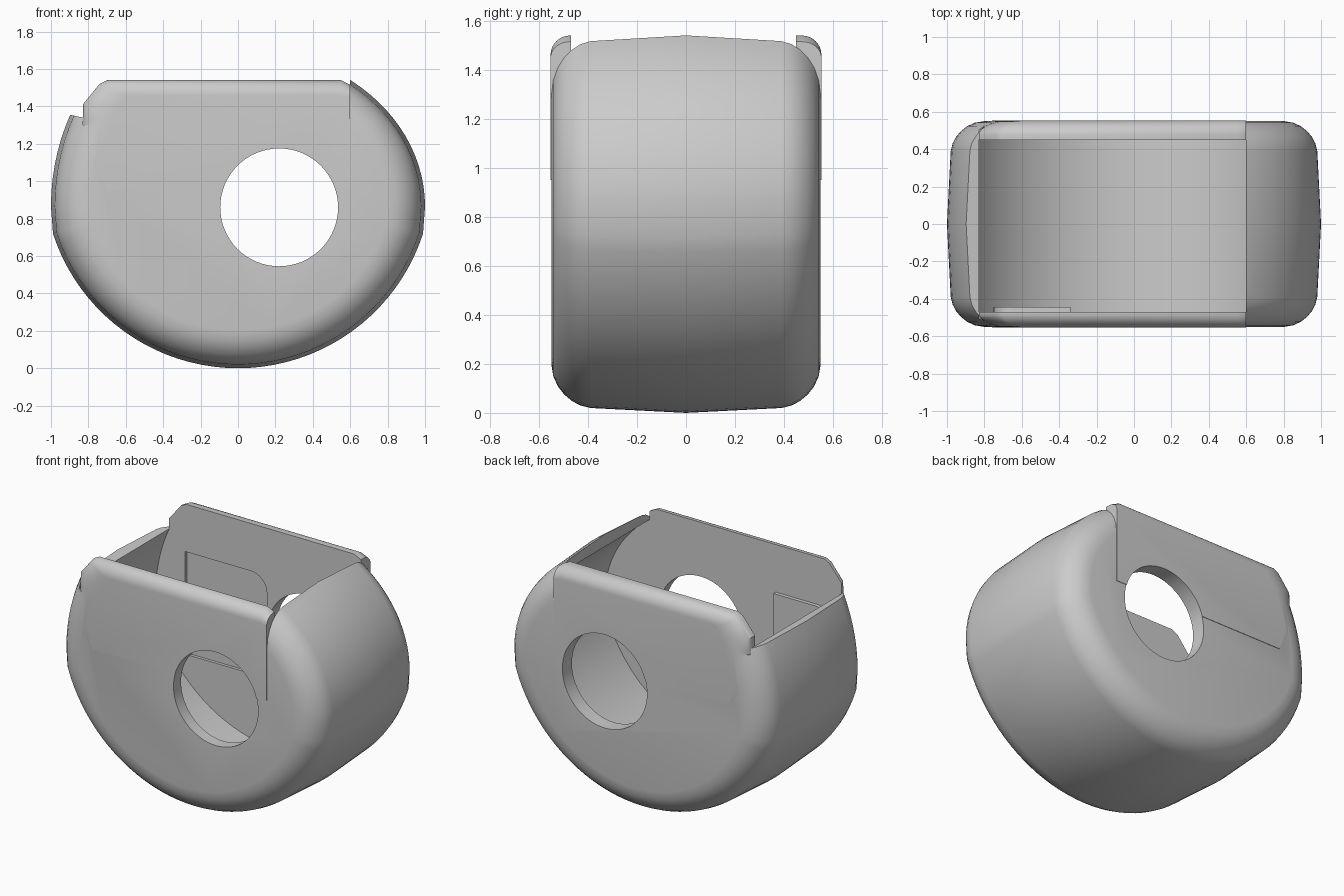
import bpy, bmesh, math

cube = bpy.data.objects.get("Cube")
if cube:
    bpy.data.objects.remove(cube, do_unlink=True)

grey = bpy.data.materials.new("light_grey")
grey.use_nodes = True
grey.diffuse_color = (0.6, 0.6, 0.6, 1)
grey.node_tree.nodes["Principled BSDF"].inputs["Base Color"].default_value = (0.6, 0.6, 0.6, 1)


def loft(name, rings):
    """Closed solid through rings of (x, y, z) points with equal counts."""
    bm = bmesh.new()
    loops = [[bm.verts.new(p) for p in ring] for ring in rings]
    n = len(loops[0])
    for a, b in zip(loops, loops[1:]):
        for i in range(n):
            j = (i + 1) % n
            bm.faces.new((a[i], a[j], b[j], b[i]))
    bm.faces.new(loops[0])
    bm.faces.new(loops[-1])
    bmesh.ops.recalc_face_normals(bm, faces=bm.faces)
    mesh = bpy.data.meshes.new(name)
    bm.to_mesh(mesh)
    bm.free()
    mesh.materials.append(grey)
    obj = bpy.data.objects.new(name, mesh)
    bpy.context.collection.objects.link(obj)
    return obj


def prism(name, pts, y0, y1):
    return loft(name, [[(x, y, z) for x, z in pts] for y in (y0, y1)])


def combine(target, other, operation):
    mod = target.modifiers.new(operation, "BOOLEAN")
    mod.operation, mod.solver, mod.object = operation, "EXACT", other
    bpy.context.view_layer.objects.active = target
    bpy.ops.object.modifier_apply(modifier=mod.name)
    bpy.data.objects.remove(other, do_unlink=True)


def outline(inset):
    """Case outline: round bottom, tight right shoulder, steep left shoulder."""
    pts = []
    half = math.radians(72)
    for i in range(41):
        a = -half + 2 * half * i / 40
        r = 1.04 - inset
        pts.append((r * math.sin(a), 1.04 - r * math.cos(a)))
    for i in range(49):
        a = math.pi * i / 48
        b = 0.845 if i <= 24 else 1.11
        nx, nz = b * math.cos(a), math.sin(a)
        d = inset / math.hypot(nx, nz)
        pts.append((math.cos(a) - nx * d, 0.865 + b * math.sin(a) - nz * d))
    return pts


def panel_outline(x_square, x_round, z0, z1, r):
    """Rectangle with rounded corners at its x_round side."""
    s = 1 if x_round > x_square else -1
    pts = [(x_square, z1), (x_square, z0)]
    for start in (-90, 0):
        cz = z0 + r if start else z1 - r
        for k in range(9):
            a = math.radians(start + k * 90 / 8)
            pts.append((x_round - s * r + s * r * math.cos(a), cz + r * math.sin(a)))
    return pts


# Crowned case with rounded rims
half_section = [(0.0, 0.0), (0.39, 0.02), (0.43, 0.03), (0.465, 0.048),
                (0.497, 0.075), (0.523, 0.108), (0.542, 0.15), (0.55, 0.2)]
section = [(-y, d) for y, d in reversed(half_section[1:])] + half_section
case = loft("case", [[(x, y, z) for x, z in outline(d)] for y, d in section])

# Open top and hollow inside
opening = [(-1.2, 1.42), (-0.83, 1.34), (-0.83, 1.3), (0.6, 1.3), (0.6, 2.2), (-1.2, 2.2)]
combine(case, prism("opening", opening, -1, 1), "DIFFERENCE")
inner_front, inner_back = -0.47, 0.45
combine(case, prism("cavity", outline(0.07), inner_front, inner_back), "DIFFERENCE")

# Upright side plates with a rounded outer top edge
base = [(0.6, 0.95), (0.6, 1.515), (0.55, 1.54), (-0.7, 1.54), (-0.74, 1.52),
        (-0.83, 1.41), (-0.83, 1.33), (-0.83, 1.1), (-0.7, 0.95)]
face = [(0.6, 0.95), (0.6, 1.45), (0.55, 1.46), (-0.59, 1.46), (-0.6, 1.45),
        (-0.65, 1.38), (-0.68, 1.32), (-0.75, 1.1), (-0.7, 0.95)]
for side, inner in ((-1, inner_front), (1, inner_back)):
    outer, bend = side * 0.553, side * 0.475
    rings = [[(x, inner, z) for x, z in base]]
    for k in range(9):
        a = math.pi / 2 * k / 8
        t = 1 - math.cos(a)
        y = bend + (outer - bend) * math.sin(a)
        rings.append([(p[0] + (q[0] - p[0]) * t, y, p[1] + (q[1] - p[1]) * t)
                      for p, q in zip(base, face)])
    combine(case, loft("side_plate", rings), "UNION")

# Round hole through both sides
hole = [(0.22 + 0.315 * math.cos(math.tau * i / 64),
         0.86 + 0.315 * math.sin(math.tau * i / 64)) for i in range(64)]
combine(case, prism("hole", hole, -1, 1), "DIFFERENCE")

# Shallow recess inside the back plate
recess = panel_outline(-0.71, -0.1, 0.53, 1.22, 0.12)
combine(case, prism("recess", recess, inner_back - 0.1, inner_back + 0.02), "DIFFERENCE")

# Raised pad inside the front plate
pad = prism("inner_pad", panel_outline(-0.34, -0.75, 0.53, 1.22, 0.1),
            inner_front - 0.01, inner_front + 0.025)

for obj in (case, pad):
    bpy.ops.object.select_all(action="DESELECT")
    obj.select_set(True)
    bpy.context.view_layer.objects.active = obj
    bpy.ops.object.shade_smooth_by_angle(angle=math.radians(30))
